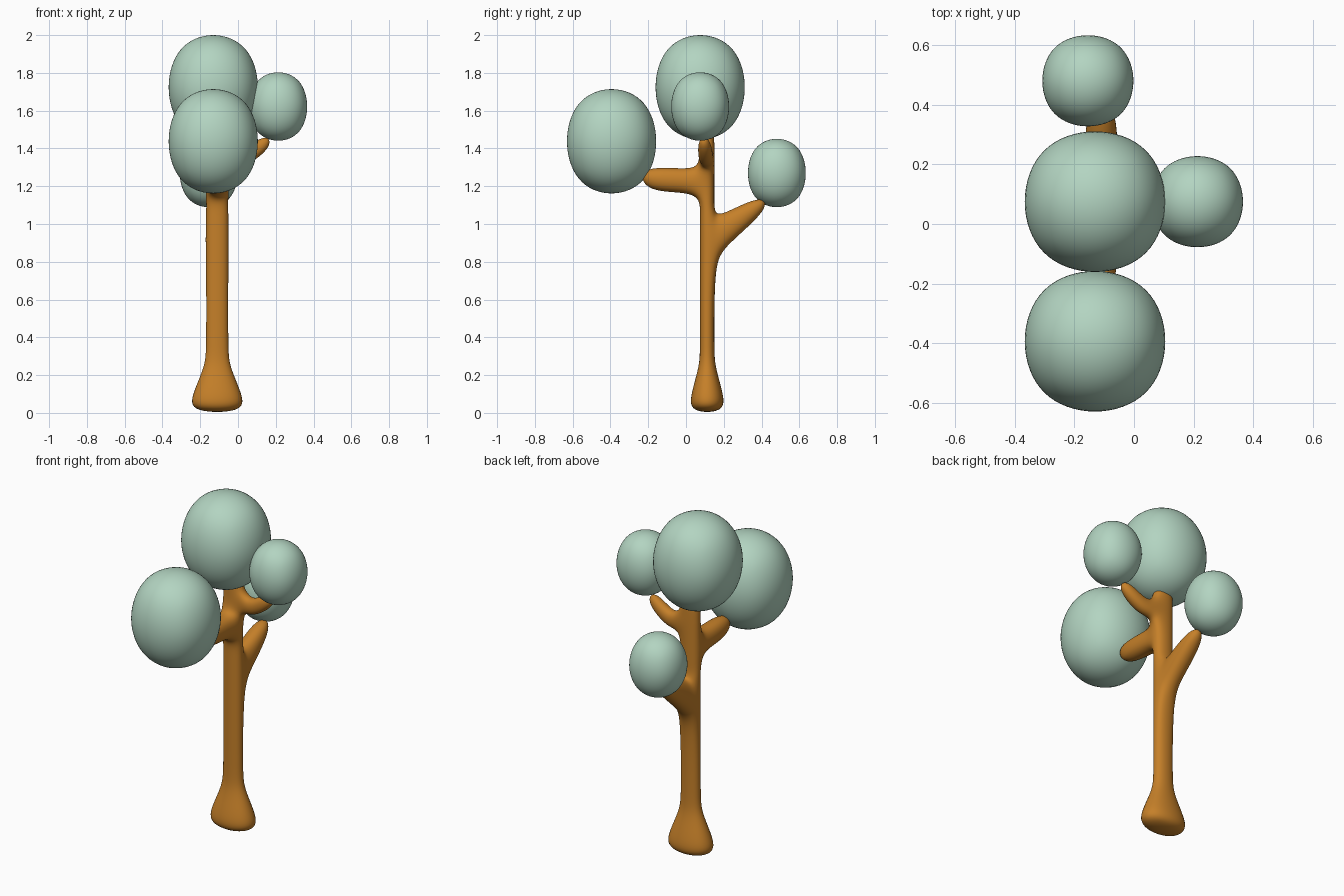
import bpy, bmesh

if "Cube" in bpy.data.objects:
    bpy.data.objects.remove(bpy.data.objects["Cube"])


def material(name, rgb):
    m = bpy.data.materials.new(name)
    m.diffuse_color = (*rgb, 1)
    m.use_nodes = True
    m.node_tree.nodes["Principled BSDF"].inputs["Base Color"].default_value = m.diffuse_color
    return m


BARK = material("orange_brown_bark", (0.56, 0.215, 0.022))
LEAF = material("pale_green_leaves", (0.45, 0.66, 0.535))


def finish(bm, name, mat, levels):
    bmesh.ops.recalc_face_normals(bm, faces=bm.faces)
    for f in bm.faces:
        f.smooth = True
    me = bpy.data.meshes.new(name)
    bm.to_mesh(me)
    bm.free()
    me.materials.append(mat)
    ob = bpy.data.objects.new(name, me)
    bpy.context.collection.objects.link(ob)
    sub = ob.modifiers.new("smooth", "SUBSURF")
    sub.levels = sub.render_levels = levels
    return ob


# Trunk and branches: one four-sided cage, rounded by subdivision
CX, CY = -0.11, 0.112
bm = bmesh.new()
levels = [  # z, half width x, half width y
    (-0.003, 0.160, 0.102), (0.10, 0.145, 0.095), (0.25, 0.068, 0.043),
    (0.35, 0.063, 0.041), (0.78, 0.063, 0.041), (1.06, 0.063, 0.041),
    (1.13, 0.063, 0.041), (1.31, 0.063, 0.041), (1.43, 0.063, 0.041),
    (1.53, 0.060, 0.038)]
rings = [[bm.verts.new((CX + sx * hx, CY + sy * hy, z))
          for sx, sy in ((-1, -1), (1, -1), (1, 1), (-1, 1))]
         for z, hx, hy in levels]


def bridge(a, b, skip=None):
    for j in range(4):
        if j != skip:
            k = (j + 1) % 4
            bm.faces.new((a[j], a[k], b[k], b[j]))


def branch(seg, side, sections):
    """Grow a branch from one trunk face; sections: lower (d, z), upper (d, z), centre, half width."""
    lo, hi, k = rings[seg], rings[seg + 1], (side + 1) % 4
    loop = [lo[side], lo[k], hi[k], hi[side]]
    t = 0 if side in (0, 2) else 1          # axis across the branch
    mid = (CX, CY)[t]
    signs = [1 if v.co[t] > mid else -1 for v in loop]
    for low, up, c, w in sections:
        new = []
        for s, (d, z) in zip(signs, (low, low, up, up)):
            across = c + s * w
            new.append(bm.verts.new((across, d, z) if t == 0 else (d, across, z)))
        bridge(loop, new)
        loop = new
    bm.faces.new(loop)


openings = {4: 2, 6: 0, 7: 1}   # trunk segment -> side left open for a branch
for i in range(len(rings) - 1):
    bridge(rings[i], rings[i + 1], openings.get(i))
bm.faces.new(rings[0])
bm.faces.new(rings[-1])
branch(4, 2, [((0.20, 0.87), (0.20, 1.06), CX, 0.061),
              ((0.46, 1.09), (0.41, 1.165), CX, 0.056)])
branch(6, 0, [((0.00, 1.165), (0.00, 1.295), CX, 0.062),
              ((-0.23, 1.165), (-0.27, 1.315), CX, 0.060)])
branch(7, 1, [((0.04, 1.29), (0.02, 1.385), 0.105, 0.041),
              ((0.20, 1.42), (0.15, 1.49), 0.095, 0.040)])
finish(bm, "trunk_and_branches", BARK, 3)

# Leaf clumps: cubes rounded by subdivision, scaled so the rounded size fits
LIMIT = 0.8395
for name, loc, r, h in [
        ("top_leaf_clump", (-0.131, 0.075, 1.724), 0.236, 0.276),
        ("front_leaf_clump", (-0.131, -0.394, 1.438), 0.236, 0.276),
        ("right_leaf_clump", (0.213, 0.075, 1.622), 0.153, 0.181),
        ("back_leaf_clump", (-0.155, 0.481, 1.270), 0.153, 0.181)]:
    bm = bmesh.new()
    bmesh.ops.create_cube(bm, size=2 / LIMIT)
    bmesh.ops.scale(bm, vec=(r, r, h), verts=bm.verts)
    finish(bm, name, LEAF, 4).location = loc
